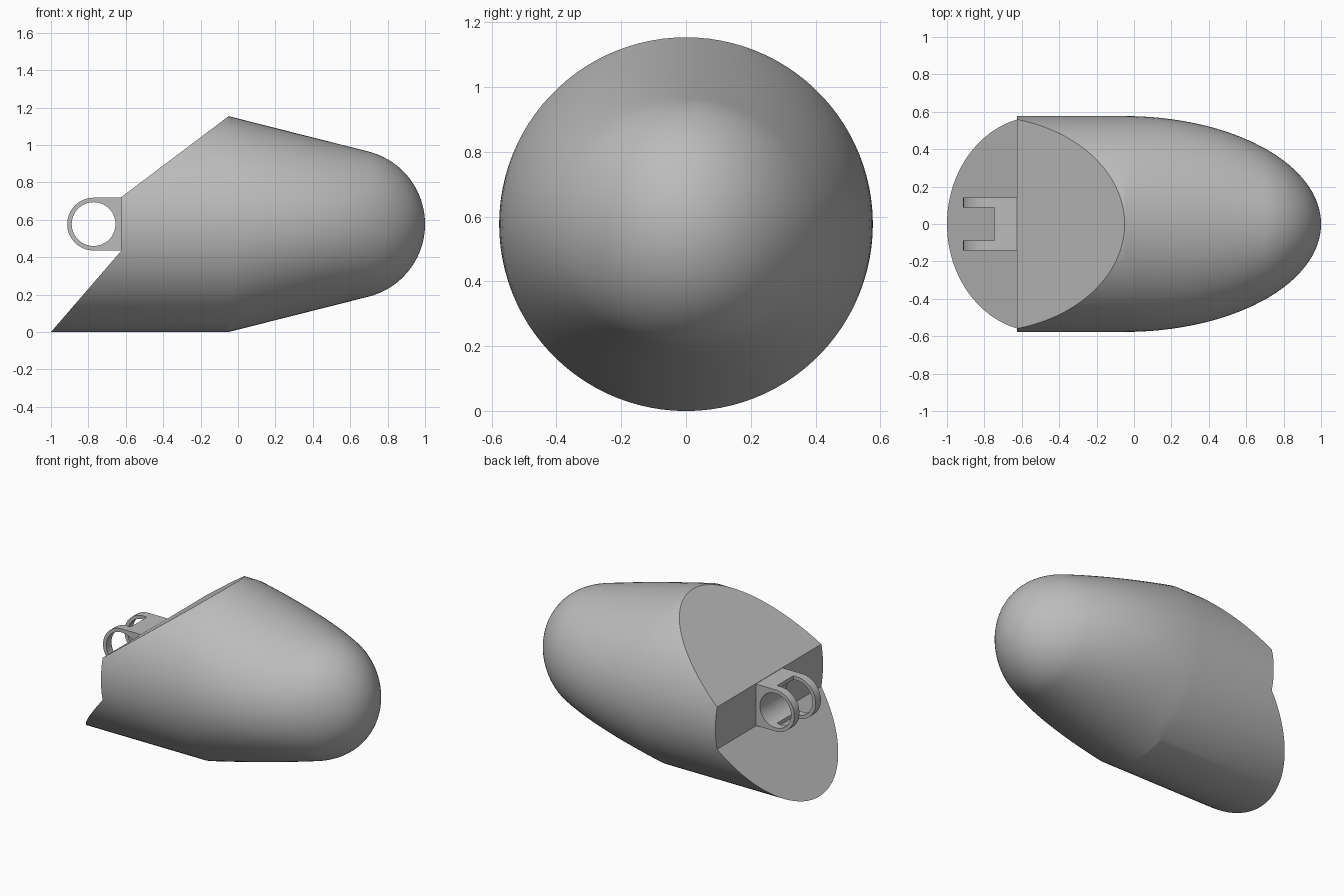
import bpy, bmesh
from math import sin, cos, pi, sqrt, radians

cube = bpy.data.objects.get("Cube")
if cube:
    bpy.data.objects.remove(cube, do_unlink=True)

grey = bpy.data.materials.new("plain grey")
grey.use_nodes = True
COLOUR = (0.5, 0.5, 0.5, 1)
grey.diffuse_color = COLOUR
grey.node_tree.nodes["Principled BSDF"].inputs["Base Color"].default_value = COLOUR

R = 0.577            # body radius, also the height of its axis
SHOULDER = -0.05     # where the straight tube ends
WALL = -0.625        # flat wall that carries the clevis
STEP = 0.1435        # half height of that wall
SEG = 100


def make_object(name, bm):
    bmesh.ops.recalc_face_normals(bm, faces=bm.faces)
    mesh = bpy.data.meshes.new(name)
    bm.to_mesh(mesh)
    bm.free()
    obj = bpy.data.objects.new(name, mesh)
    bpy.context.collection.objects.link(obj)
    mesh.materials.append(grey)
    return obj


def smooth(obj, degrees):
    bpy.ops.object.select_all(action='DESELECT')
    obj.select_set(True)
    bpy.context.view_layer.objects.active = obj
    bpy.ops.object.shade_smooth_by_angle(angle=radians(degrees))


def prism(name, outline, y0, y1):
    """Extrude an outline of (x, z) points from y0 to y1."""
    bm = bmesh.new()
    face = bm.faces.new([bm.verts.new((x, y0, z)) for x, z in outline])
    ext = bmesh.ops.extrude_face_region(bm, geom=[face])
    moved = [v for v in ext["geom"] if isinstance(v, bmesh.types.BMVert)]
    bmesh.ops.translate(bm, verts=moved, vec=(0, y1 - y0, 0))
    return make_object(name, bm)


def arc(cx, cz, r, a0, a1, n):
    return [(cx + r * cos(a0 + (a1 - a0) * i / n),
             cz + r * sin(a0 + (a1 - a0) * i / n)) for i in range(n + 1)]


def cut_x(h):
    """Notched rear end: x of the cut at height h above the axis."""
    if h > STEP:
        return WALL + (SHOULDER - WALL) * (h - STEP) / (R - STEP)
    if h < -STEP:
        return WALL + (-1 - WALL) * (-h - STEP) / (R - STEP)
    return WALL


# Body: tube with a notched end, lofted into a rounded nose
TIP, TIP_R, SLOPE = 0.6, 0.4, radians(13.8)
nose = [(SHOULDER, R)]
end_x, end_z = TIP + TIP_R * sin(SLOPE), TIP_R * cos(SLOPE)
for i in range(1, 13):
    t = i / 12
    nose.append((SHOULDER + (end_x - SHOULDER) * t, R + (end_z - R) * t))
for i in range(1, 25):
    a = SLOPE + (pi / 2 - SLOPE) * i / 24
    nose.append((TIP + TIP_R * sin(a), TIP_R * cos(a)))

bm = bmesh.new()
angles = [-pi / 2 + 2 * pi * k / SEG for k in range(SEG)]
rings = [[bm.verts.new((cut_x(R * sin(a)), R * cos(a), R + R * sin(a))) for a in angles]]
for x, half_z in nose:
    u = (x - SHOULDER) / (1 - SHOULDER)
    half_y = R * sqrt(max(0, 1 - u * u))
    rings.append([bm.verts.new((x, half_y * cos(a), R + half_z * sin(a))) for a in angles])
for r0, r1 in zip(rings, rings[1:]):
    for k in range(SEG):
        j = (k + 1) % SEG
        bm.faces.new((r0[k], r0[j], r1[j], r1[k]))

# Flat end faces: lower slope, wall and upper slope
rim, half = rings[0], SEG // 2
low = round((pi / 2 - radians(14.4)) / (2 * pi / SEG))
high = half - low
bm.faces.new(rim[:low + 1] + rim[SEG - low:])
bm.faces.new(rim[low:high + 1] + rim[SEG - high:SEG - low + 1])
bm.faces.new(rim[high:SEG - high + 1])
bmesh.ops.remove_doubles(bm, verts=bm.verts, dist=0.0002)
body = make_object("body", bm)
smooth(body, 12.5)

# Clevis: rounded block with a cross hole and a slot between two lugs
EYE = -0.772
outline = [(WALL + 0.005, R - 0.141)] + \
    arc(EYE, R, 0.141, 3 * pi / 2, pi / 2, 32) + [(WALL + 0.005, R + 0.141)]
clevis = prism("clevis", outline, -0.143, 0.143)
hole = prism("hole_cutter", arc(EYE, R, 0.117, 0, 2 * pi, 64)[:-1], -0.3, 0.3)
slot = prism("slot_cutter", [(-1.1, 0.3), (-0.745, 0.3), (-0.745, 0.9), (-1.1, 0.9)],
             -0.087, 0.087)
bpy.context.view_layer.objects.active = clevis
for cutter in (hole, slot):
    cutter.hide_render = True
    mod = clevis.modifiers.new("cut", 'BOOLEAN')
    mod.operation = 'DIFFERENCE'
    mod.solver = 'EXACT'
    mod.object = cutter
    bpy.ops.object.modifier_apply(modifier=mod.name)
    bpy.data.objects.remove(cutter, do_unlink=True)
smooth(clevis, 30)
